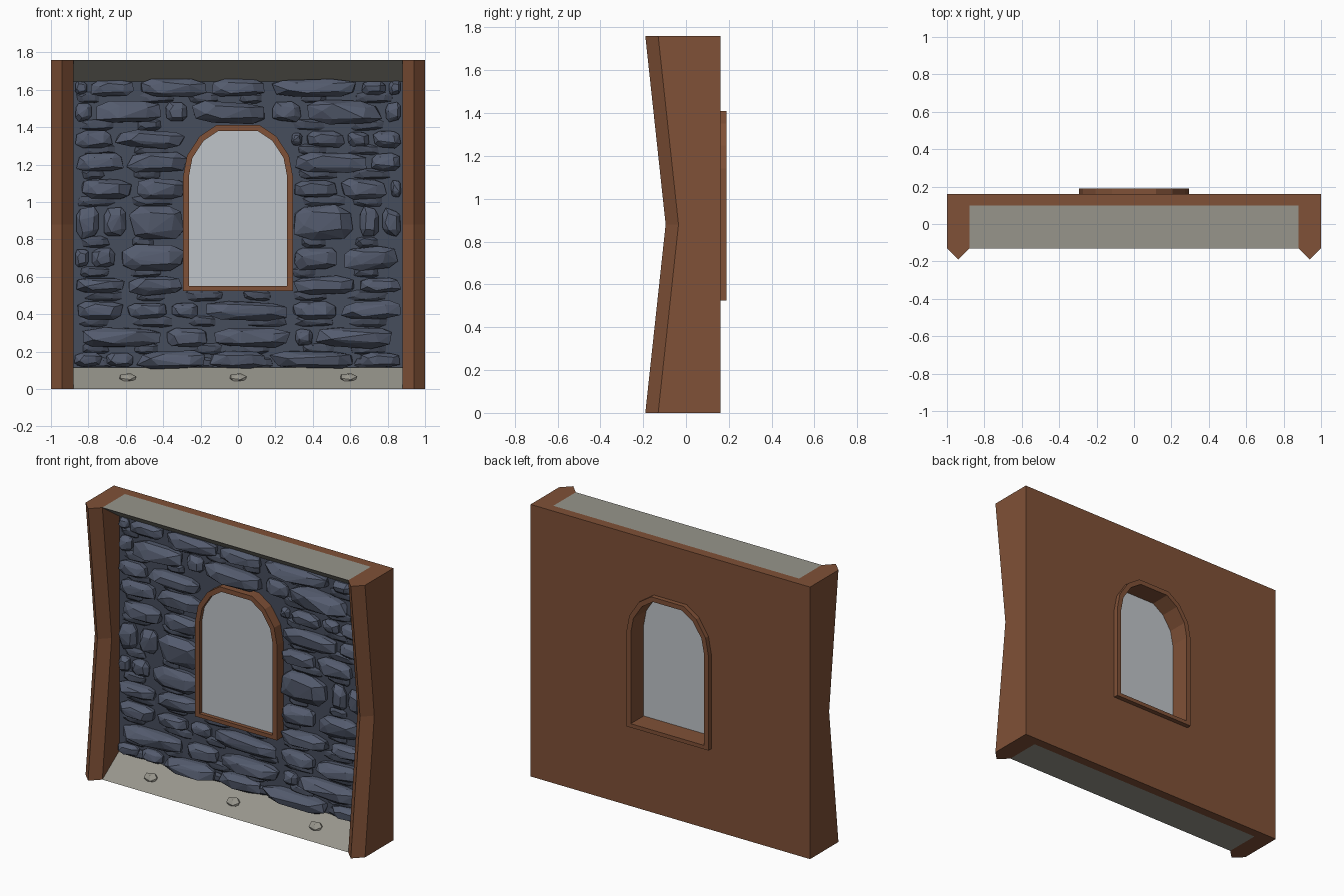
import bpy, bmesh, math, random
from mathutils import Vector

random.seed(7)
cube = bpy.data.objects.get("Cube")
if cube:
    bpy.data.objects.remove(cube, do_unlink=True)


def material(name, r, g, b):
    m = bpy.data.materials.new(name)
    m.use_nodes = True
    m.diffuse_color = (r, g, b, 1)
    m.node_tree.nodes["Principled BSDF"].inputs["Base Color"].default_value = (r, g, b, 1)
    return m


WOOD = material("brown wood", .215, .082, .038)
LEDGE = material("warm grey ledge", .31, .30, .26)
SLATE = material("blue grey slate", .088, .105, .155)
MORTAR = material("dark slate mortar", .062, .074, .108)
GLASS = material("pale glass", .53, .555, .585)


def finish(name, bm, mat):
    bmesh.ops.recalc_face_normals(bm, faces=bm.faces)
    mesh = bpy.data.meshes.new(name)
    bm.to_mesh(mesh)
    bm.free()
    mesh.materials.append(mat)
    ob = bpy.data.objects.new(name, mesh)
    bpy.context.collection.objects.link(ob)
    return ob


def prism(name, loops, start, end, mat, along_x=False):
    """Extrude an outline, with optional hole loops, along y or x."""
    bm = bmesh.new()
    edges = []
    for loop in loops:
        vs = [bm.verts.new((start, a, b) if along_x else (a, start, b)) for a, b in loop]
        edges += [bm.edges.new((v, vs[i - 1])) for i, v in enumerate(vs)]
    bmesh.ops.triangle_fill(bm, edges=edges, use_beauty=True)
    ext = bmesh.ops.extrude_face_region(bm, geom=bm.faces[:], use_keep_orig=True)
    moved = [g for g in ext["geom"] if isinstance(g, bmesh.types.BMVert)]
    d = end - start
    bmesh.ops.translate(bm, verts=moved, vec=(d, 0, 0) if along_x else (0, d, 0))
    return finish(name, bm, mat)


def rect(x, z0, z1):
    return [(-x, z0), (x, z0), (x, z1), (-x, z1)]


def arch(w, z0, spring, rise):
    curve = [(1, 0), (.93, .4), (.7, .78), (.4, 1)]
    right = [(w, z0)] + [(w * u, spring + rise * v) for u, v in curve]
    return right + [(-x, z) for x, z in reversed(right)]


H = 1.76
outer = arch(.293, .525, 1.14, .27)
inner = arch(.262, .55, 1.14, .24)
middle = arch(.28, .535, 1.14, .257)

# Back panel, stone bed, window frame and pane
prism("back_panel", [rect(.88, 0, H), middle], .10, .16, WOOD)
prism("stone_bed", [rect(.88, .1, H - .1), middle], .045, .10, MORTAR)
prism("window_frame", [outer, inner], -.02, .19, WOOD)
prism("window_pane", [inner], .005, .058, GLASS)

# Sloping ledges at the bottom and top
ledge = [(-.13, 0), (.10, 0), (.10, .115), (.035, .115)]
prism("bottom_ledge", [ledge], -.88, .88, LEDGE, True)
prism("top_ledge", [[(y, H - z) for y, z in ledge]], -.88, .88, LEDGE, True)

# Side posts with a ridged front that pinches in at half height
for side, label in ((1, "left_post"), (-1, "right_post")):
    bm = bmesh.new()
    rings = []
    for z, front in ((0, -.13), (H / 2, -.035), (H, -.13)):
        section = [(.88, .16), (1, .16), (1, front), (.94, front - .06), (.88, front)]
        rings.append([bm.verts.new((side * x, y, z)) for x, y in section])
    for low, high in zip(rings, rings[1:]):
        for i in range(5):
            bm.faces.new((low[i - 1], low[i], high[i], high[i - 1]))
    bm.faces.new(rings[0])
    bm.faces.new(rings[-1])
    finish(label, bm, WOOD)


def add_stone(bm, x0, x1, z, half, front):
    """Chiselled block: convex hull of jittered back, waist and face rings."""
    cx, hw = (x0 + x1) / 2, (x1 - x0) / 2
    tilt = random.uniform(-.12, .12) * half / hw
    pts = []
    base = .06
    for depth, grow, count in ((0, .93, 8), (.55, 1, 8), (1, .62, 5)):
        turn = random.uniform(-.2, .2)
        for i in range(count):
            a = math.tau * (i + .5) / count + turn
            c, s = math.cos(a), math.sin(a)
            # Squared-off ellipse with random chips
            u = math.copysign(abs(c) ** .6, c) * grow * random.uniform(.86, 1.04)
            v = math.copysign(abs(s) ** .6, s) * grow * random.uniform(.8, 1.06)
            y = base + (front - base) * depth * random.uniform(.8, 1.05)
            x = max(-.88, min(.88, cx + u * hw))
            pts.append(bm.verts.new((x, y, z + v * half + tilt * u * hw)))
    res = bmesh.ops.convex_hull(bm, input=pts)
    junk = {g for g in res["geom_interior"] + res["geom_unused"]
            if isinstance(g, bmesh.types.BMVert)}
    bmesh.ops.delete(bm, geom=list(junk), context="VERTS")


def in_window(x0, x1, z):
    return .53 < z < 1.42 and x1 > -.27 and x0 < .27


# Courses of stone: height, half height, joints between stones
courses = [
    (1.61, .053, (-.88, -.8, -.55, -.16, .16, .65, .8, .88)),
    (1.48, .068, (-.88, -.77, -.4, -.26, .17, .35, .78, .88)),
    (1.335, .055, (-.88, -.66, -.27, .28, .35, .58, .71, .88)),
    (1.21, .06, (-.88, -.6, -.27, .28, .7, .88)),
    (1.07, .065, (-.85, -.56, -.27, .28, .54, .81, .88)),
    (.89, .105, (-.88, -.73, -.59, -.27, .28, .64, .76, .88)),
    (.7, .075, (-.88, -.79, -.65, -.27, .28, .55, .86)),
    (.555, .055, (-.88, -.6, -.28, .28, .64, .88)),
    (.42, .058, (-.88, -.6, -.37, -.2, .28, .54, .88)),
    (.275, .06, (-.86, -.4, -.15, .3, .41, .85)),
    (.155, .055, (-.88, -.72, -.55, -.16, .16, .65, .88)),
]
stones, filler = bmesh.new(), bmesh.new()
for z, half, joints in courses:
    for x0, x1 in zip(joints, joints[1:]):
        if in_window(x0, x1, z):
            continue
        big = min(1, (x1 - x0) / .4)
        h = half * random.uniform(.88, 1.05) * (.7 + .3 * big)
        front = .015 - .06 * big * random.uniform(.7, 1.1)
        add_stone(stones, x0 + .006, x1 - .006, z, h, front)
    # Shallow chips filling the bed joint under each course
    for i in range(6):
        x0 = -.88 + i * .29 + random.uniform(0, .06)
        x1 = x0 + random.uniform(.12, .24)
        zc = max(.14, z - half)
        if not in_window(x0, x1, zc):
            add_stone(filler, x0, min(x1, .88), zc, .032, .02)
finish("wall_stones", stones, SLATE)
finish("filler_stones", filler, MORTAR)

# Pebbles set in the bottom ledge
for i in (-1, 0, 1):
    bm = bmesh.new()
    bmesh.ops.create_icosphere(bm, subdivisions=1, radius=1)
    for v in bm.verts:
        v.co = Vector((v.co.x * .052, v.co.y * .034, v.co.z * .02))
    ob = finish("ledge_pebble", bm, LEDGE)
    ob.location = (i * .59, -.048, .06)
    ob.rotation_euler = (math.radians(35), 0, 0)
